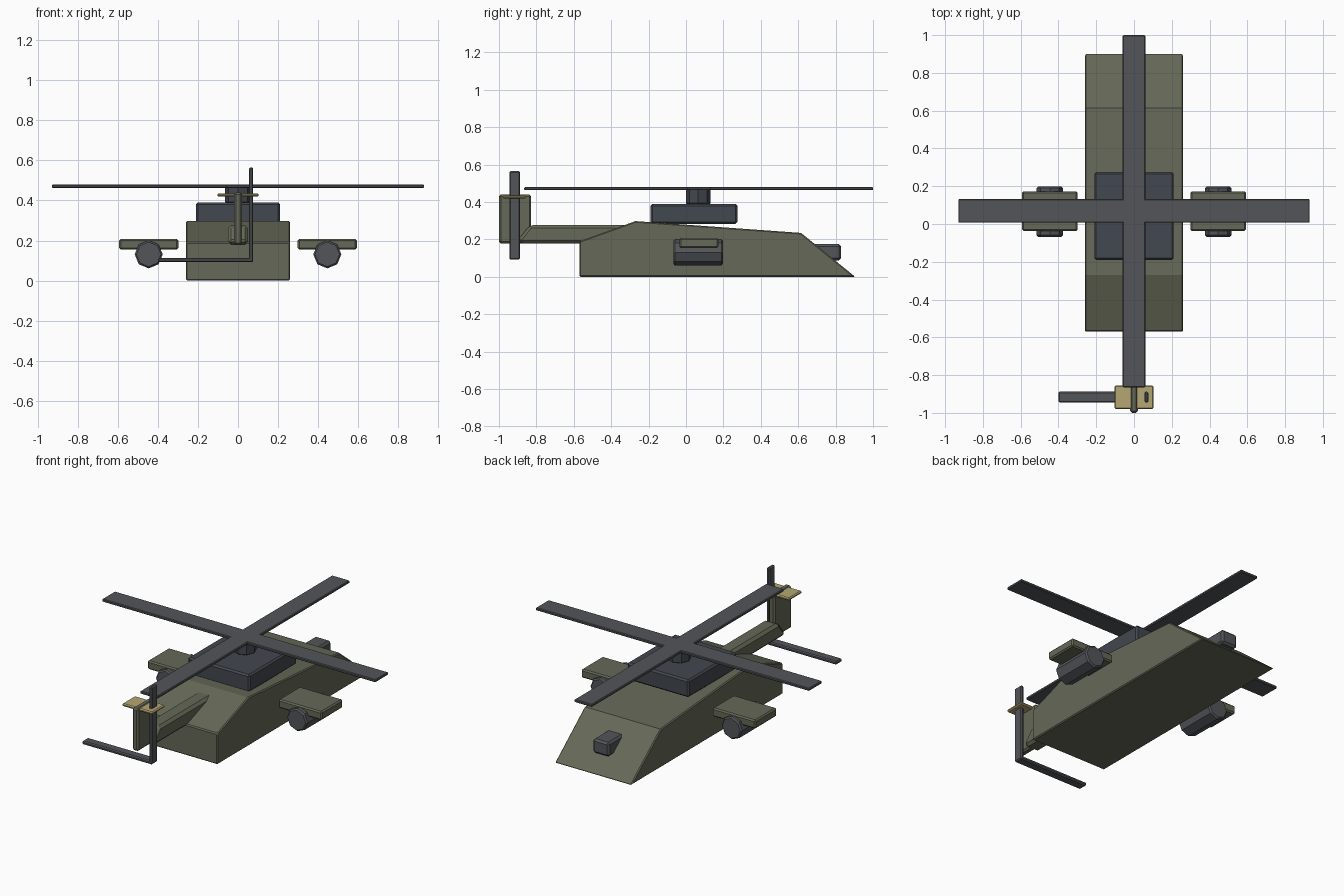
import bpy, bmesh, math
from mathutils import Matrix

if "Cube" in bpy.data.objects:
    bpy.data.objects.remove(bpy.data.objects["Cube"])


def material(name, rgb):
    m = bpy.data.materials.new(name)
    m.diffuse_color = (*rgb, 1)
    m.use_nodes = True
    m.node_tree.nodes["Principled BSDF"].inputs["Base Color"].default_value = m.diffuse_color
    return m


OLIVE = material("olive", (0.13, 0.14, 0.095))
DARK = material("dark_slate", (0.055, 0.065, 0.08))
GREY = material("rotor_grey", (0.085, 0.09, 0.1))
GOLD = material("gold", (0.46, 0.38, 0.17))


def finish(name, bm, mat, bevel):
    bmesh.ops.recalc_face_normals(bm, faces=bm.faces)
    mesh = bpy.data.meshes.new(name)
    bm.to_mesh(mesh)
    bm.free()
    mesh.materials.append(mat)
    obj = bpy.data.objects.new(name, mesh)
    bpy.context.collection.objects.link(obj)
    if bevel:
        mod = obj.modifiers.new("bevel", "BEVEL")
        mod.width = bevel
        mod.segments = 1
        mod.limit_method = "ANGLE"
        mod.angle_limit = math.radians(50)
    return obj


def box(name, x, y, z, mat, bevel=0.008):
    """Box from (min, max) ranges."""
    bm = bmesh.new()
    size = [r[1] - r[0] for r in (x, y, z)]
    mid = [(r[0] + r[1]) / 2 for r in (x, y, z)]
    bmesh.ops.create_cube(bm, size=1, matrix=Matrix.Translation(mid) @ Matrix.Diagonal((*size, 1)))
    return finish(name, bm, mat, bevel)


def side_profile(name, points, half_width, mat, bevel):
    """Extrude a (y, z) outline across x."""
    bm = bmesh.new()
    face = bm.faces.new([bm.verts.new((-half_width, y, z)) for y, z in points])
    ext = bmesh.ops.extrude_face_region(bm, geom=[face])["geom"]
    verts = [v for v in ext if isinstance(v, bmesh.types.BMVert)]
    bmesh.ops.translate(bm, verts=verts, vec=(2 * half_width, 0, 0))
    return finish(name, bm, mat, bevel)


def octagon(name, centre, radius, length, mat, along_y=False, bevel=0.006):
    bm = bmesh.new()
    rot = Matrix.Rotation(math.pi / 2, 4, "X") if along_y else Matrix.Identity(4)
    bmesh.ops.create_cone(bm, cap_ends=True, segments=8, radius1=radius, radius2=radius,
                          depth=length, matrix=Matrix.Translation(centre) @ rot)
    return finish(name, bm, mat, bevel)


# Fuselage wedge and engine housing
side_profile("fuselage", [(-0.57, 0), (-0.57, 0.19), (-0.27, 0.298), (0.615, 0.235), (0.905, 0)],
             0.26, OLIVE, 0.006)
box("engine_housing", (-0.21, 0.21), (-0.19, 0.275), (0.283, 0.39), DARK, 0.01)

# Nose sensor
box("nose_sensor", (-0.055, 0.055), (0.66, 0.83), (0.088, 0.175), GREY, 0.012)

# Main rotor
octagon("rotor_hub", (0, 0.065, 0.43), 0.066, 0.085, DARK)
box("rotor_blade_wide", (-0.93, 0.93), (0.007, 0.132), (0.463, 0.48), GREY, 0.004)
box("rotor_blade_long", (-0.06, 0.06), (-0.865, 1.0), (0.463, 0.48), GREY, 0.004)

# Tail boom, fin and stabiliser
side_profile("tail_boom", [(-0.892, 0.177), (-0.892, 0.205), (-0.835, 0.276), (-0.25, 0.276), (-0.25, 0.177)],
             0.05, OLIVE, 0.016)
box("tail_fin", (-0.021, 0.021), (-1.0, -0.828), (0.178, 0.44), OLIVE, 0.01)
box("tail_stabiliser", (-0.103, 0.103), (-0.98, -0.855), (0.419, 0.436), GOLD, 0.006)

# Tail rotor
box("tail_rotor_upright", (0.055, 0.076), (-0.945, -0.888), (0.092, 0.565), GREY, 0.006)
box("tail_rotor_crossbar", (-0.4, 0.074), (-0.945, -0.888), (0.092, 0.113), GREY, 0.006)

# Stub wings with pods underneath
for side, s in (("left", -1), ("right", 1)):
    box(side + "_stub_wing", sorted((s * 0.298, s * 0.593)), (-0.036, 0.173), (0.155, 0.208), OLIVE, 0.008)
    octagon(side + "_pod", (s * 0.446, 0.065, 0.131), 0.07, 0.265, GREY, True, 0.008)
